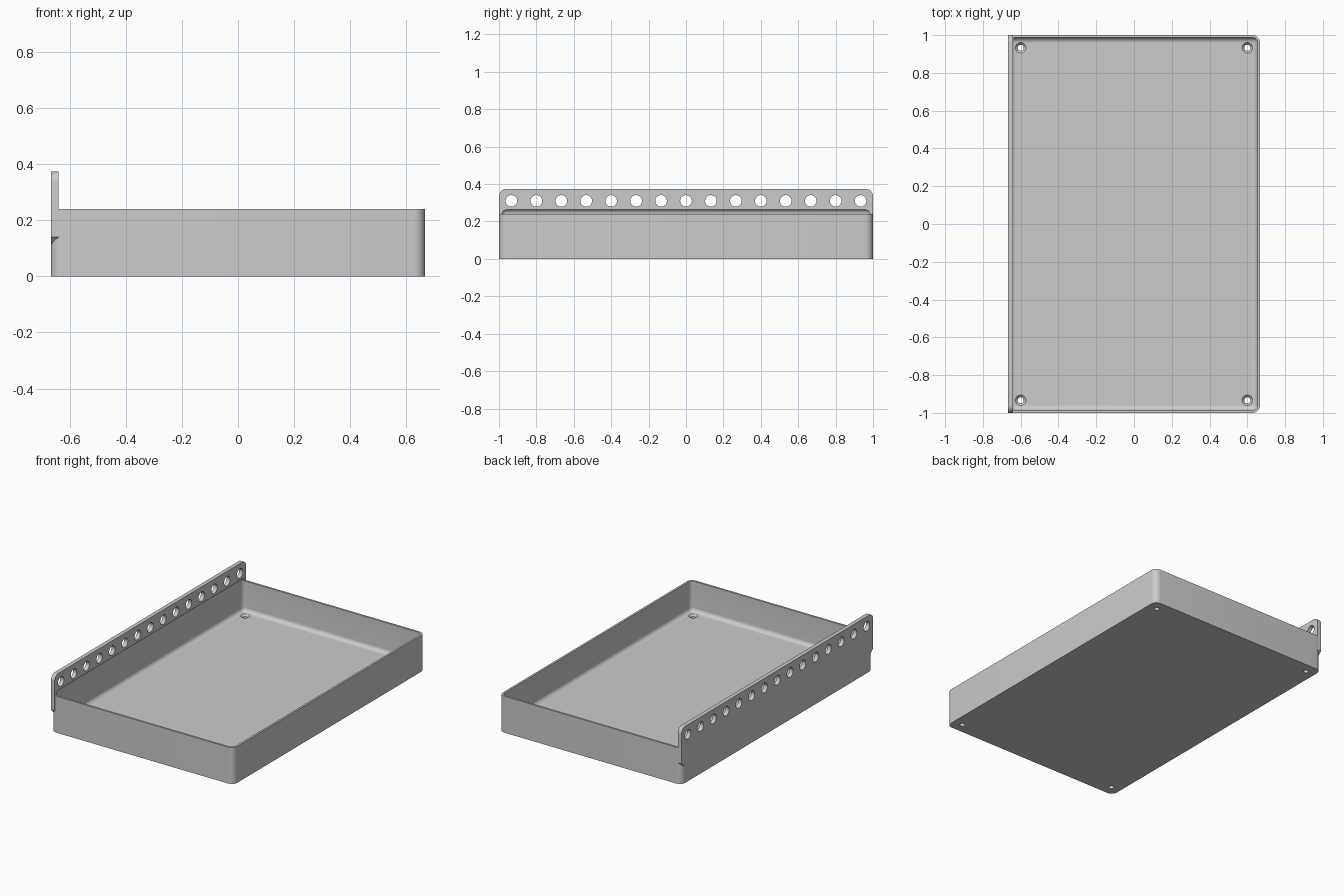
import bpy, bmesh, math
from mathutils import Vector

if "Cube" in bpy.data.objects:
    bpy.data.objects.remove(bpy.data.objects["Cube"], do_unlink=True)

HX, HY = 0.6667, 1.0          # outer half sizes
RIM, TOP = 0.24, 0.374        # tray rim and flange top
WALL, FLOOR, RADIUS = 0.0133, 0.04, 0.04
FLANGE = 0.0267               # flange thickness


def make_object(name, bm):
    bmesh.ops.recalc_face_normals(bm, faces=bm.faces)
    mesh = bpy.data.meshes.new(name)
    bm.to_mesh(mesh)
    bm.free()
    obj = bpy.data.objects.new(name, mesh)
    bpy.context.collection.objects.link(obj)
    return obj


def rounded_box(name, low, high, radius, vertical_only):
    """Box between two corners with rounded edges."""
    bm = bmesh.new()
    bmesh.ops.create_cube(bm, size=1)
    low, high = Vector(low), Vector(high)
    for v in bm.verts:
        v.co = Vector([high[i] if v.co[i] > 0 else low[i] for i in range(3)])
    edges = [e for e in bm.edges if not vertical_only
             or abs(e.verts[0].co.z - e.verts[1].co.z) > 0.01]
    bmesh.ops.bevel(bm, geom=edges, offset=radius, segments=8,
                    profile=0.5, affect='EDGES')
    return make_object(name, bm)


def add_lathe(bm, rings, place):
    """Closed turned solid; rings are (height, radius), place maps to the model."""
    n = 32
    loops = [[bm.verts.new(place(r * math.cos(math.tau * i / n),
                                 r * math.sin(math.tau * i / n), h))
              for i in range(n)] for h, r in rings]
    for a, b in zip(loops, loops[1:]):
        for i in range(n):
            j = (i + 1) % n
            bm.faces.new((a[i], a[j], b[j], b[i]))
    bm.faces.new(loops[0])
    bm.faces.new(loops[-1])


def boolean(target, tool, operation):
    mod = target.modifiers.new(operation.title(), 'BOOLEAN')
    mod.operation, mod.solver, mod.object = operation, 'EXACT', tool
    bpy.context.view_layer.update()
    graph = bpy.context.evaluated_depsgraph_get()
    mesh = bpy.data.meshes.new_from_object(target.evaluated_get(graph))
    target.modifiers.clear()
    target.data = mesh
    bpy.data.objects.remove(tool, do_unlink=True)


# Tray body with rounded upright corners
tray = rounded_box("tray", (-HX, -HY, 0), (HX, HY, RIM), RADIUS, True)

# Hanging flange: rounded top corners, lower ends chamfered into the body
half = [(0.94, 0.08), (HY, 0.14)]
for i in range(9):
    a = math.pi / 2 * i / 8
    half.append((HY - RADIUS + RADIUS * math.cos(a),
                 TOP - RADIUS + RADIUS * math.sin(a)))
outline = half + [(-y, z) for y, z in reversed(half)]
bm = bmesh.new()
face = bm.faces.new([bm.verts.new((-HX, y, z)) for y, z in outline])
side = bmesh.ops.extrude_face_region(bm, geom=[face])
bmesh.ops.translate(bm, vec=(FLANGE, 0, 0),
                    verts=[g for g in side["geom"] if isinstance(g, bmesh.types.BMVert)])
boolean(tray, make_object("flange", bm), 'UNION')

# Cavity with filleted floor, its rounded top undercutting the flange
inner = RADIUS - WALL
cavity = rounded_box("cavity_cutter", (WALL - HX, WALL - HY, FLOOR),
                     (HX - WALL, HY - WALL, RIM + inner), inner, False)
boolean(tray, cavity, 'DIFFERENCE')

# Row of flange holes and four countersunk floor holes
bm = bmesh.new()
for k in range(-7, 8):
    add_lathe(bm, [(-0.75, 0.031), (-0.58, 0.031)],
              lambda u, v, h, y=k * 2 / 15: (h, y + u, 0.31 + v))
drill = [(-0.05, 0.016), (0.028, 0.016), (FLOOR, 0.028), (0.06, 0.028)]
for sx in (-1, 1):
    for sy in (-1, 1):
        add_lathe(bm, drill, lambda u, v, h, x=0.6 * sx, y=0.933 * sy: (x + u, y + v, h))
boolean(tray, make_object("hole_cutter", bm), 'DIFFERENCE')

# Plain grey finish
grey = bpy.data.materials.new("plain_grey")
grey.use_nodes = True
colour = (0.6, 0.6, 0.6, 1)
grey.diffuse_color = colour
grey.node_tree.nodes["Principled BSDF"].inputs["Base Color"].default_value = colour
tray.data.materials.clear()
tray.data.materials.append(grey)

bpy.ops.object.select_all(action='DESELECT')
tray.select_set(True)
bpy.context.view_layer.objects.active = tray
bpy.ops.object.shade_smooth_by_angle(angle=math.radians(30))
